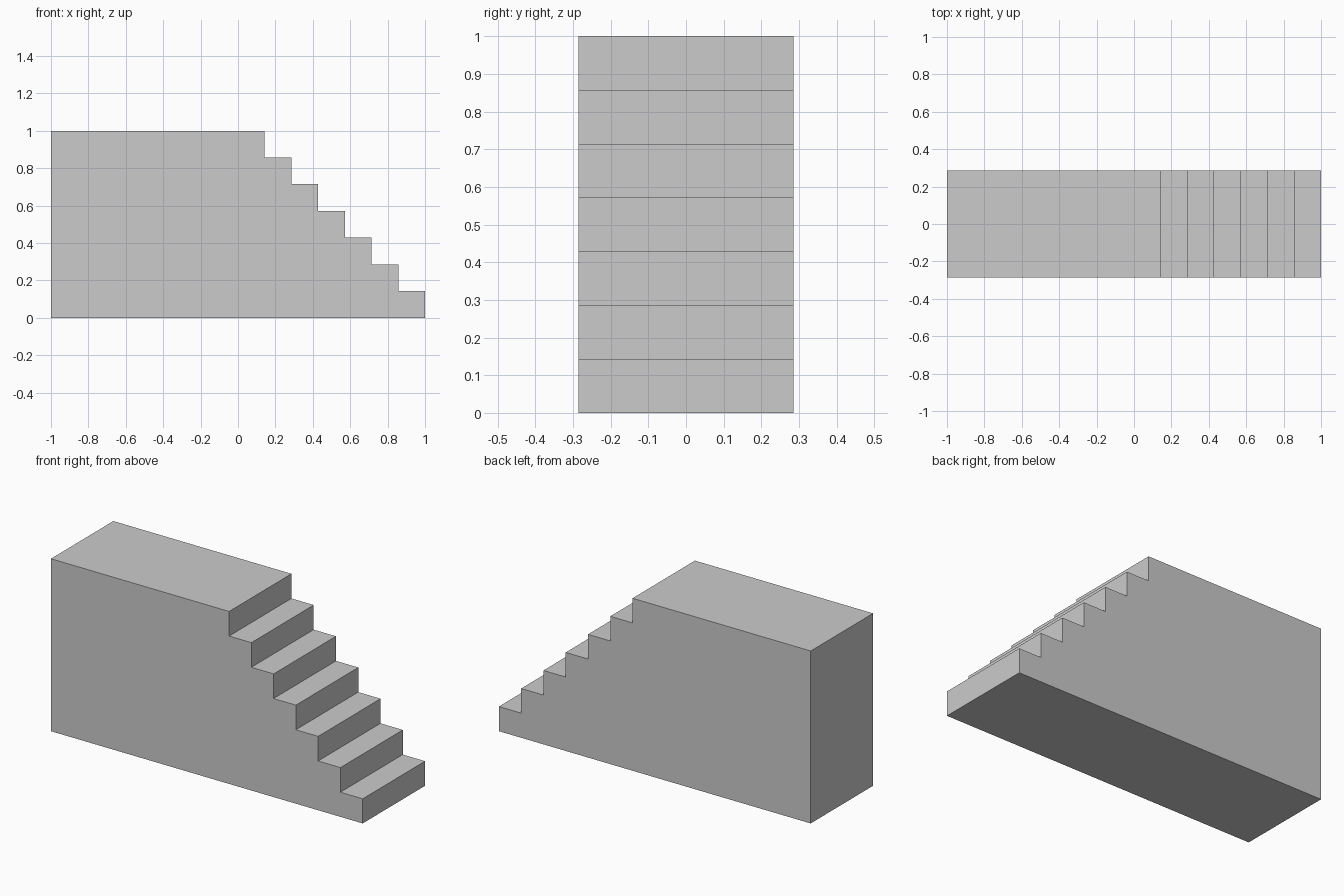
import bpy, bmesh

if "Cube" in bpy.data.objects:
    bpy.data.objects.remove(bpy.data.objects["Cube"])

STEPS = 7
STEP = 1 / STEPS      # rise and run of each step
HALF_WIDTH = 2 / 7

# Side profile: flat base, stepped flight on the right, landing on the left
profile = [(-1, 0), (1, 0)]
for i in range(STEPS):
    x, z = 1 - i * STEP, (i + 1) * STEP
    profile.append((x, z))
    if i < STEPS - 1:
        profile.append((x - STEP, z))
profile.append((-1, 1))

# Extrude the profile across the width
bm = bmesh.new()
face = bm.faces.new([bm.verts.new((x, -HALF_WIDTH, z)) for x, z in profile])
side = bmesh.ops.extrude_face_region(bm, geom=[face], use_keep_orig=True)
moved = [v for v in side["geom"] if isinstance(v, bmesh.types.BMVert)]
bmesh.ops.translate(bm, verts=moved, vec=(0, 2 * HALF_WIDTH, 0))
bmesh.ops.recalc_face_normals(bm, faces=bm.faces)

# Solid staircase with landing
mesh = bpy.data.meshes.new("staircase_with_landing")
bm.to_mesh(mesh)
bm.free()
stairs = bpy.data.objects.new("staircase_with_landing", mesh)
bpy.context.collection.objects.link(stairs)
